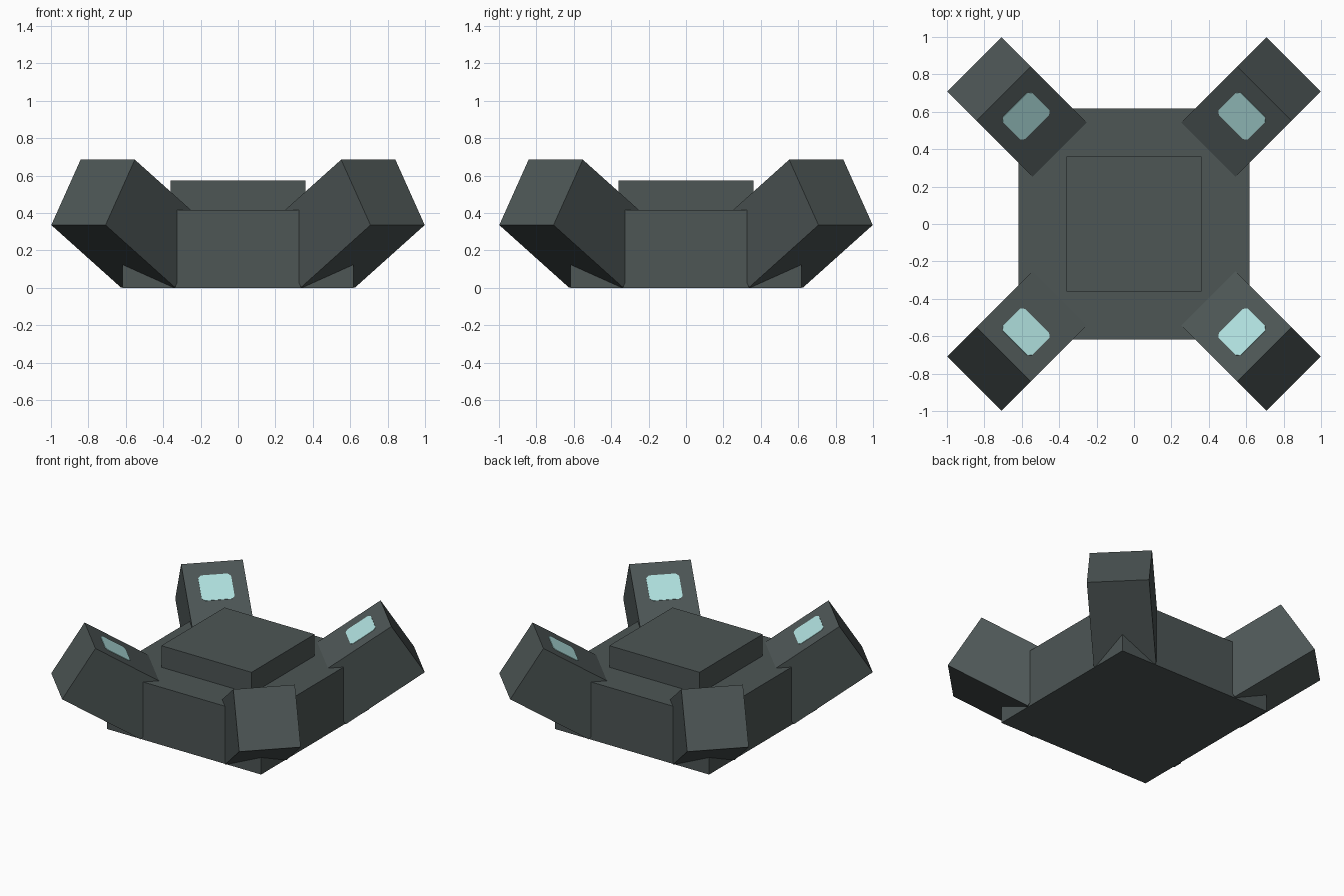
import bpy, bmesh, math
from mathutils import Matrix, Vector

old = bpy.data.objects.get("Cube")
if old:
    bpy.data.objects.remove(old, do_unlink=True)


def make_material(name, color):
    mat = bpy.data.materials.new(name)
    mat.use_nodes = True
    mat.diffuse_color = color
    mat.node_tree.nodes["Principled BSDF"].inputs["Base Color"].default_value = color
    return mat


slate = make_material("dark slate", (0.074, 0.092, 0.091, 1))
aqua = make_material("pale aqua", (0.43, 0.745, 0.73, 1))


def add_prism(name, outline, low, high, mat, matrix=Matrix()):
    """Extrude a flat outline in local x, y from low to high along local z."""
    bm = bmesh.new()
    face = bm.faces.new([bm.verts.new((x, y, low)) for x, y in outline])
    side = bmesh.ops.extrude_face_region(bm, geom=[face])["geom"]
    moved = [v for v in side if isinstance(v, bmesh.types.BMVert)]
    bmesh.ops.translate(bm, verts=moved, vec=(0, 0, high - low))
    bmesh.ops.recalc_face_normals(bm, faces=bm.faces)
    mesh = bpy.data.meshes.new(name)
    bm.to_mesh(mesh)
    bm.free()
    mesh.materials.append(mat)
    obj = bpy.data.objects.new(name, mesh)
    obj.matrix_world = matrix
    bpy.context.collection.objects.link(obj)
    return obj


def rectangle(x0, x1, half):
    return [(x0, -half), (x1, -half), (x1, half), (x0, half)]


def clipped_rectangle(x0, x1, half, cut):
    return [(x0 + cut, -half), (x1 - cut, -half), (x1, cut - half), (x1, half - cut),
            (x1 - cut, half), (x0 + cut, half), (x0, half - cut), (x0, cut - half)]


# Central body and raised lid
add_prism("body", rectangle(-0.617, 0.617, 0.617), 0, 0.417, slate)
add_prism("lid", rectangle(-0.361, 0.361, 0.361), 0.41, 0.573, slate)

# Slanted corner arms: local x runs inward and down, local z out of the top face
tip = Vector((0.985, 0, 0.685))
tilt = math.atan2(0.222, 0.35)
frame = Matrix.Translation(tip) @ Matrix.Rotation(math.pi, 4, "Z") @ Matrix.Rotation(tilt, 4, "Y")
corners = ["back_left", "back_right", "front_right", "front_left"]
for i, corner in enumerate(corners):
    place = Matrix.Rotation(math.radians(45 + 90 * i), 4, "Z") @ frame
    add_prism(corner + "_arm", rectangle(0, 0.622, 0.205), -0.414, 0, slate, place)
    # Pale panel on the inward sloping face
    add_prism(corner + "_panel", clipped_rectangle(0.1, 0.298, 0.11, 0.02),
              -0.002, 0.003, aqua, place)
